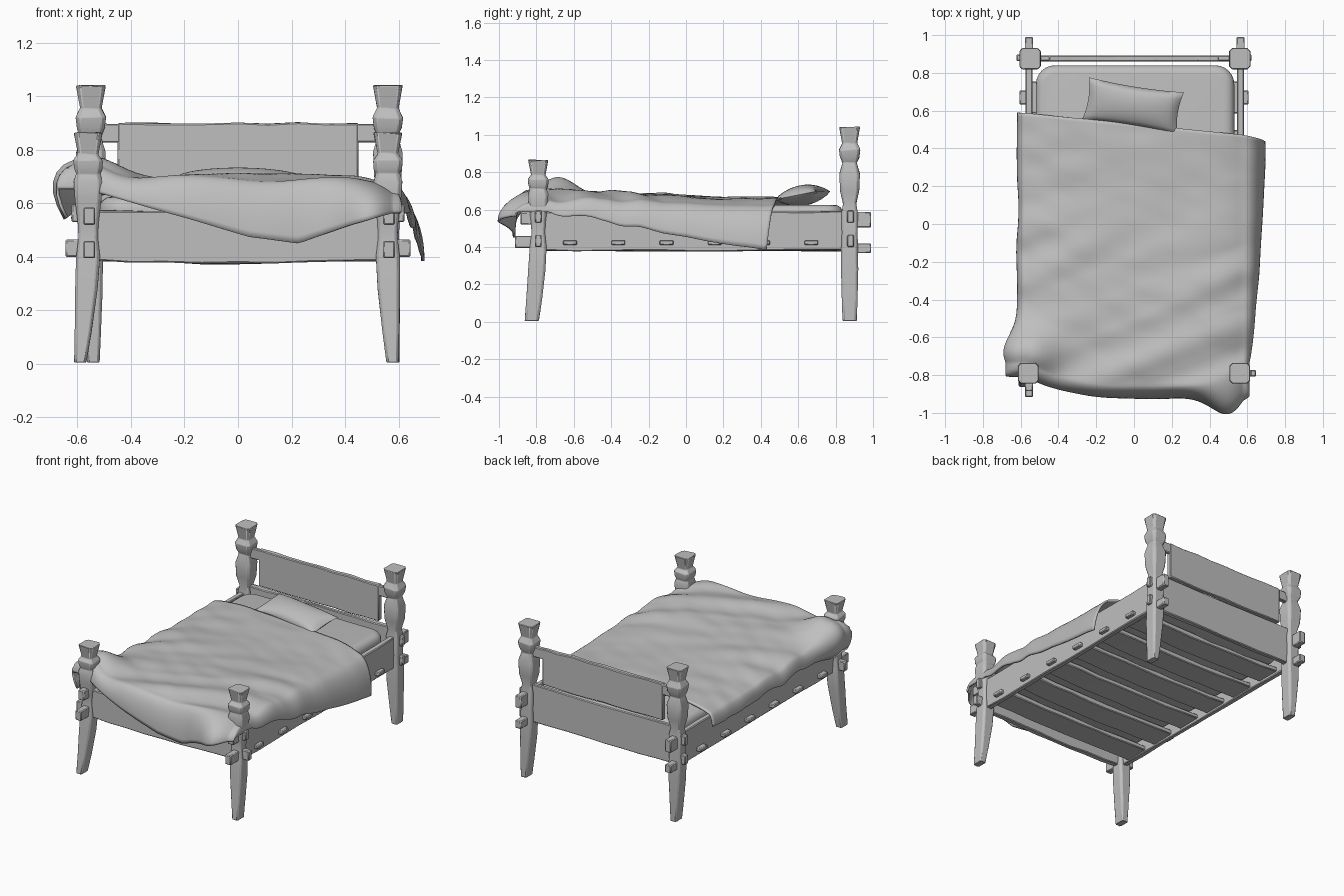
import bpy, bmesh, math, random
from mathutils import Vector, Matrix, noise

random.seed(4)
if "Cube" in bpy.data.objects:
    bpy.data.objects.remove(bpy.data.objects["Cube"])

TONE = (0.52, 0.52, 0.52, 1)
grey = bpy.data.materials.new("plain grey")
grey.use_nodes = True
grey.diffuse_color = TONE
grey.node_tree.nodes["Principled BSDF"].inputs["Base Color"].default_value = TONE


def finish(name, bm, bevel=0, angle=35):
    """Turn a bmesh into a shaded, coloured object."""
    bmesh.ops.recalc_face_normals(bm, faces=bm.faces)
    mesh = bpy.data.meshes.new(name)
    bm.to_mesh(mesh)
    bm.free()
    mesh.materials.append(grey)
    ob = bpy.data.objects.new(name, mesh)
    bpy.context.collection.objects.link(ob)
    if bevel:
        mod = ob.modifiers.new("worn edges", 'BEVEL')
        mod.width = bevel
        mod.limit_method = 'ANGLE'
    bpy.ops.object.select_all(action='DESELECT')
    ob.select_set(True)
    bpy.context.view_layer.objects.active = ob
    bpy.ops.object.shade_smooth_by_angle(angle=math.radians(angle))
    return ob


def board(name, x, y, z, wobble=0.0, cuts=0, bevel=0.005, sag=0.0):
    """Plank from (min, max) ranges, with a hand-hewn wobble along its length."""
    bm = bmesh.new()
    bmesh.ops.create_cube(bm, size=1)
    size = Vector((x[1] - x[0], y[1] - y[0], z[1] - z[0]))
    mid = Vector((sum(x), sum(y), sum(z))) / 2
    axis = 0 if size.x > size.y else 1
    normal = Vector((1, 0, 0)) if axis == 0 else Vector((0, 1, 0))
    for i in range(cuts):
        bmesh.ops.bisect_plane(bm, geom=bm.verts[:] + bm.edges[:] + bm.faces[:],
                               plane_co=normal * ((i + 1) / (cuts + 1) - 0.5), plane_no=normal)
    for v in bm.verts:
        bend = sag * (1 - 4 * v.co[axis] ** 2)
        v.co = Vector(a * b for a, b in zip(v.co, size)) + mid
        v.co.z += random.uniform(-wobble, wobble) - bend
    return finish(name, bm, bevel)


def post(name, x, y, profile, foot_x, foot_y):
    """Carved post: chamfered square sections; the leg thins and curves to its foot."""
    bm = bmesh.new()
    rings = []
    for z, r in profile:
        lean = max(0, 1 - z / 0.42) ** 1.4
        cx, cy = x + foot_x * lean, y + foot_y * lean
        thin = 1 - 0.4 * lean
        c = r * 0.72
        ring = [(r, -c), (r, c), (c, r), (-c, r), (-r, c), (-r, -c), (-c, -r), (c, -r)]
        lift = [random.uniform(-1, 1) * 0.004 * (z > 0.1) for _ in ring]
        rings.append([bm.verts.new((cx + a * thin, cy + b, z + d)) for (a, b), d in zip(ring, lift)])
    for lo, hi in zip(rings, rings[1:]):
        for i in range(8):
            bm.faces.new((lo[i], lo[i - 1], hi[i - 1], hi[i]))
    bm.faces.new(rings[0])
    bm.faces.new(rings[-1])
    return finish(name, bm, 0.003, 28)


# Posts
LEG = [(0.005, 0.038), (0.12, 0.042), (0.28, 0.046), (0.4, 0.045)]
FOOT = LEG + [(0.47, 0.036), (0.53, 0.039), (0.62, 0.05), (0.68, 0.054), (0.71, 0.045),
              (0.73, 0.053), (0.76, 0.055), (0.785, 0.038), (0.865, 0.054)]
HEAD = LEG + [(0.47, 0.042), (0.58, 0.044), (0.63, 0.035), (0.7, 0.051), (0.79, 0.055),
              (0.85, 0.038), (0.88, 0.052), (0.92, 0.057), (0.955, 0.04), (1.04, 0.056)]
post("foot_post_right", -0.56, -0.79, FOOT, -0.03, -0.035)
post("foot_post_left", 0.56, -0.79, FOOT, 0.018, -0.035)
post("head_post_right", -0.55, 0.875, HEAD, 0.01, 0)
post("head_post_left", 0.56, 0.875, HEAD, 0.02, 0)

# Side rails with through tenons at both ends
for side, s in (("right", -1), ("left", 1)):
    c = s * 0.56 + 0.004
    board(f"side_rail_{side}", (c - 0.018, c + 0.018), (-0.8, 0.87), (0.38, 0.592), 0.005, 7)
    for part, y, z in (("head_upper", (0.87, 0.99), (0.505, 0.588)),
                       ("head_lower", (0.87, 0.99), (0.367, 0.42)),
                       ("foot_upper", (-0.885, -0.79), (0.52, 0.585)),
                       ("foot_lower", (-0.915, -0.79), (0.395, 0.46))):
        board(f"{part}_tenon_{side}", (c - 0.022, c + 0.022), y, z)
    for part, y in (("foot", -0.79), ("head", 0.88)):
        for level, z in (("low", 0.43), ("high", 0.56)):
            reach = 0.645 if part == "foot" and level == "low" else 0.622
            board(f"{part}_peg_{level}_{side}", sorted((s * 0.55, s * reach)),
                  (y - 0.018, y + 0.018), (z - 0.03, z + 0.035))

# End boards and headboard
board("foot_board", (-0.54, 0.54), (-0.812, -0.775), (0.385, 0.575), 0.004, 7, sag=0.01)
board("lower_head_board", (-0.54, 0.54), (0.86, 0.893), (0.385, 0.64), 0.005, 7)
board("headboard_panel", (-0.45, 0.45), (0.86, 0.893), (0.655, 0.9), 0.004, 7)
board("headboard_top_rail", (-0.53, 0.53), (0.862, 0.891), (0.828, 0.897), 0.002, 5)

# Slats and their small tenons through the rails
for i in range(6):
    y = -0.62 + 0.258 * i
    board(f"slat_{i + 1}", (-0.55, 0.55), (y - 0.085, y + 0.085), (0.393, 0.425), 0.004, 7, sag=0.01)
    for side, s in (("right", -1), ("left", 1)):
        board(f"slat_tenon_{side}_{i + 1}", sorted((s * 0.545, s * 0.607)),
              (y - 0.037, y + 0.037), (0.41, 0.436))

# Mattress
bm = bmesh.new()
bmesh.ops.create_cube(bm, size=1)
for v in bm.verts:
    v.co = Vector((v.co.x * 1.05 + 0.006, v.co.y * 1.61 + 0.035, v.co.z * 0.19 + 0.53))
upright = [e for e in bm.edges if abs(e.verts[0].co.z - e.verts[1].co.z) > 0.1]
bmesh.ops.bevel(bm, geom=upright, offset=0.1, segments=6, affect='EDGES', profile=0.5)
rims = [e for f in bm.faces if abs(f.normal.z) > 0.9 for e in f.edges]
bmesh.ops.bevel(bm, geom=rims, offset=0.045, segments=4, affect='EDGES', profile=0.5)
finish("mattress", bm, 0, 60)

# Pillow: two puffed sheets joined at a pinched seam
bm = bmesh.new()
for sign in (1, -1):
    sheet = bmesh.ops.create_grid(bm, x_segments=20, y_segments=14, size=1)["verts"]
    for v in sheet:
        p, q = v.co.x, v.co.y
        puff = max(0, (1 - p ** 2) * (1 - q ** 2)) ** 0.45
        v.co = Vector((p * 0.255 * (1 - 0.06 * (1 - q * q)),
                       q * 0.115 * (1 - 0.1 * (1 - p * p)), sign * 0.055 * puff))
bmesh.ops.remove_doubles(bm, verts=bm.verts, dist=0.0005)
bm.transform(Matrix.Translation((-0.005, 0.625, 0.676)) @ Matrix.Rotation(math.radians(-9), 4, 'Z')
             @ Matrix.Rotation(math.radians(11), 4, 'X'))
finish("pillow", bm, 0, 70)


# Blanket: a sheet that falls over both sides and the foot end
def clamp(t):
    return min(1, max(0, t))


HEM = [(-0.6, 0.66), (-0.33, 0.585), (-0.14, 0.53), (0.04, 0.475), (0.23, 0.45), (0.42, 0.52),
       (0.6, 0.57)]


def hem_height(x):
    x = min(0.599, max(-0.6, x))
    for (a, za), (b, zb) in zip(HEM, HEM[1:]):
        if x <= b:
            return za + (zb - za) * (x - a) / (b - a)


def fall(t):
    return 1 - math.cos(t * math.pi / 2)


def swell(t):
    return math.sin(t * math.pi / 2)


def drape(u, v):
    left, right, front = clamp(1 - u / 0.1), clamp((u - 0.82) / 0.18), clamp((v - 0.85) / 0.15)
    x = -0.575 + 1.15 * clamp((u - 0.1) / 0.72)
    back_y = 0.53 - 0.1 * x - 0.04 * right
    front_y = -0.85 + 0.12 * abs(x / 0.575) ** (2.5 if x < 0 else 6)
    y = back_y + (front_y - back_y) * clamp(v / 0.85)
    # the top rises a little towards the foot and rounds off at the sides
    top = 0.66 + 0.028 * clamp((0.2 - y) / 0.7) - 0.04 * abs(x / 0.575) ** 5
    # creases run across the bed on a slant, stronger towards the foot
    crease = noise.noise(Vector((x * 1.3, y * 6 - x * 2.4, 1)))
    top += (0.028 * crease + 0.002) * clamp(v * 2.5)
    top += 0.006 * noise.noise(Vector((x * 5, y * 9 + x * 3, 5)))
    bunch = math.exp(-((x + 0.575) / 0.16) ** 2 - ((y + 0.68) / 0.13) ** 2)
    z = top + 0.11 * bunch
    along = clamp((y + 0.75) / 1.2)
    drop = max((0.08 + 0.14 * bunch) * fall(left), (0.05 + 0.185 * along ** 0.8) * fall(right))
    drop = max(drop, (z - hem_height(x)) * fall(front))
    ripple = 0.012 * noise.noise(Vector((x * 4, y * 4, z))) * max(left, right, front)
    x += (0.02 + 0.095 * along ** 0.5) * swell(right) + ripple
    # the bunched corner by the right foot post rolls back under
    x -= 0.035 * swell(left) + 0.085 * bunch * math.sin(left * 0.85 * math.pi)
    y -= 0.07 * swell(front) + ripple
    # pointed fold at the left foot corner
    y -= 0.14 * math.exp(-((x - 0.54) / 0.14) ** 2) * swell(front)
    return Vector((x, y, z - drop))


NU, NV = 70, 90
bm = bmesh.new()
grid = [[bm.verts.new(drape(i / NU, j / NV)) for i in range(NU + 1)] for j in range(NV + 1)]
for r0, r1 in zip(grid, grid[1:]):
    for i in range(NU):
        bm.faces.new((r0[i], r1[i], r1[i + 1], r0[i + 1]))
blanket = finish("blanket", bm, 0, 60)
thick = blanket.modifiers.new("cloth thickness", 'SOLIDIFY')
thick.thickness = 0.012
thick.offset = 0
